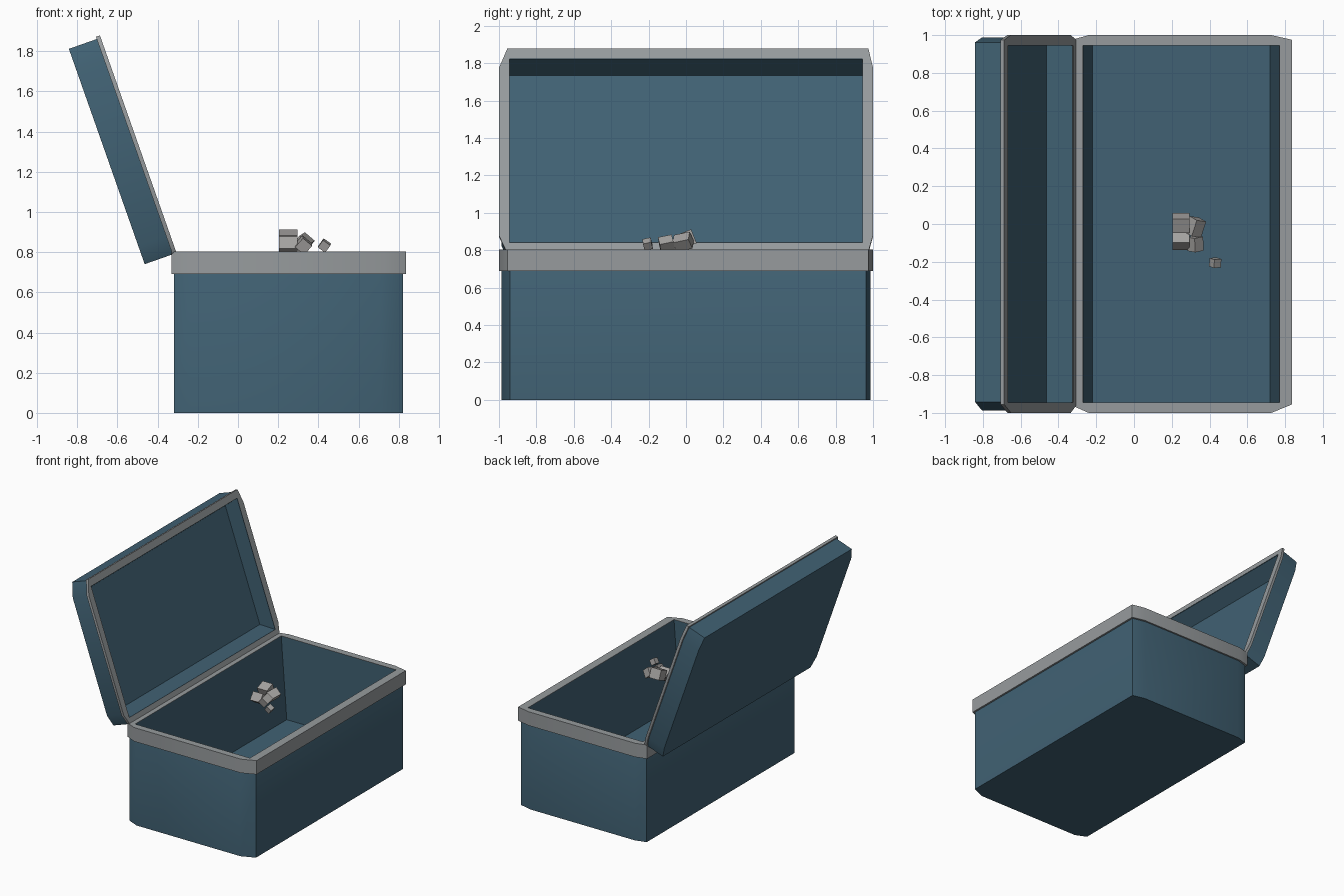
import bpy, bmesh
from math import radians
from mathutils import Matrix, Euler

if "Cube" in bpy.data.objects:
    bpy.data.objects.remove(bpy.data.objects["Cube"])


def colour(name, rgb):
    m = bpy.data.materials.new(name)
    m.diffuse_color = (*rgb, 1)
    m.use_nodes = True
    m.node_tree.nodes["Principled BSDF"].inputs["Base Color"].default_value = m.diffuse_color
    return m


blue = colour("blue_shell", (0.052, 0.120, 0.172))
grey = colour("grey_trim", (0.31, 0.33, 0.34))
stone = colour("grey_blocks", (0.37, 0.36, 0.35))


def outline(x0, x1, y, left=0.09, right=0.11):
    # long box with shallow cut corners, the front ones deepest
    return [(x0, -y + 0.04), (x0 + left, -y), (x1 - right, -y), (x1, -y + 0.045),
            (x1, y - 0.025), (x1 - right, y), (x0 + left, y), (x0, y - 0.025)]


def opening(x0, x1, y0=-0.945, y1=0.945):
    # rectangle with doubled corners so it lofts to an outline
    a, b, c, d = (x0, y0), (x1, y0), (x1, y1), (x0, y1)
    return [a, a, b, b, c, c, d, d]


def loft(name, rings, mat, closed=False, matrix=None):
    bm = bmesh.new()
    vs = [[bm.verts.new((x, y, z)) for x, y in pts] for pts, z in rings]
    pairs = list(zip(vs, vs[1:])) + ([(vs[-1], vs[0])] if closed else [])
    for a, b in pairs:
        for i in range(8):
            j = (i + 1) % 8
            bm.faces.new((a[i], a[j], b[j], b[i]))
    if not closed:
        bm.faces.new(vs[0][::-1])
        bm.faces.new(vs[-1])
    bmesh.ops.remove_doubles(bm, verts=bm.verts[:], dist=1e-5)
    bmesh.ops.recalc_face_normals(bm, faces=bm.faces[:])
    me = bpy.data.meshes.new(name)
    bm.to_mesh(me)
    bm.free()
    ob = bpy.data.objects.new(name, me)
    bpy.context.collection.objects.link(ob)
    me.materials.append(mat)
    if matrix:
        ob.matrix_world = matrix
    # blend the shallow corner cuts into the long faces
    bpy.ops.object.select_all(action='DESELECT')
    ob.select_set(True)
    bpy.context.view_layer.objects.active = ob
    bpy.ops.object.shade_smooth_by_angle(angle=radians(30))


# Box body with tapering interior, and its grey rim band
body = outline(-0.318, 0.822, 0.987)
rim = outline(-0.33, 0.837, 1.0)
mouth = opening(-0.27, 0.77)
loft("box_body", [(body, 0), (body, 0.69), (mouth, 0.80), (opening(-0.22, 0.72), 0.13)], blue)
loft("box_rim", [(body, 0.69), (rim, 0.69), (rim, 0.803), (mouth, 0.803)], grey, closed=True)

# Lid, modelled flat with its mouth at z = 0, then swung open about the hinge
swing = Matrix.Translation((-0.308, 0, 0.793)) @ Matrix.Rotation(radians(-109.4), 4, 'Y')
lid = outline(0.002, 1.138, 0.987)
lip = outline(0, 1.15, 1.0)
lid_mouth = opening(0.05, 1.092)
loft("lid_shell", [(lid, 0.165), (lid, 0.018), (lid_mouth, 0), (opening(0.1, 1.042), 0.13)],
     blue, matrix=swing)
loft("lid_lip", [(lid, 0.018), (lip, 0.018), (lip, -0.003), (lid_mouth, -0.003)],
     grey, closed=True, matrix=swing)

# Cluster of small tumbled blocks at the mouth of the box: centre, size, rotation
blocks = [((0.25, 0.005, 0.86), (0.09, 0.08, 0.08), (22, 0, 0)),
          ((0.25, -0.085, 0.825), (0.09, 0.08, 0.07), (-35, 0, 0)),
          ((0.325, -0.015, 0.845), (0.065, 0.09, 0.065), (15, 40, -8)),
          ((0.325, -0.105, 0.835), (0.06, 0.075, 0.06), (15, 40, 12)),
          ((0.43, -0.205, 0.833), (0.045, 0.045, 0.045), (15, 35, 5))]
for i, (loc, size, rot) in enumerate(blocks):
    bpy.ops.mesh.primitive_cube_add(size=1, location=loc, rotation=Euler([radians(r) for r in rot]))
    ob = bpy.context.object
    ob.name = f"small_block_{i + 1}"
    ob.scale = size
    ob.data.materials.append(stone)
